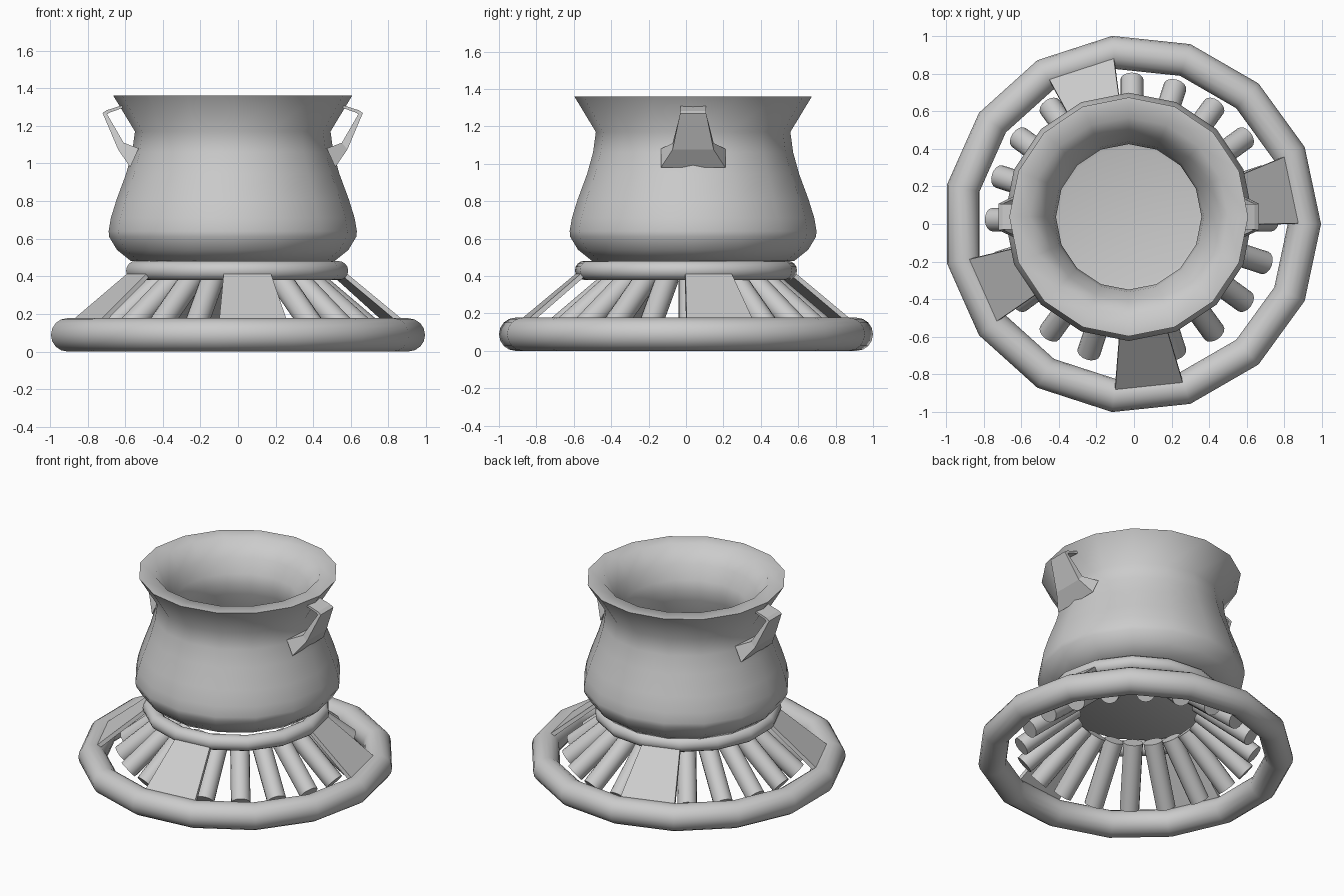
import bpy, bmesh
from math import sin, cos, pi, radians
from mathutils import Vector, Matrix

if "Cube" in bpy.data.objects:
    bpy.data.objects.remove(bpy.data.objects["Cube"])

BASE = Vector((-0.011, 0, 0))       # centre of the stand
POT = Vector((-0.028, 0.038, 0))    # the pot sits slightly off centre


def smooth(ob, angle=35):
    bpy.ops.object.select_all(action='DESELECT')
    ob.select_set(True)
    bpy.context.view_layer.objects.active = ob
    bpy.ops.object.shade_smooth_by_angle(angle=radians(angle))


def make(name, verts, faces):
    me = bpy.data.meshes.new(name)
    me.from_pydata(verts, [], faces)
    bm = bmesh.new()
    bm.from_mesh(me)
    bmesh.ops.remove_doubles(bm, verts=bm.verts, dist=1e-5)
    bmesh.ops.recalc_face_normals(bm, faces=bm.faces)
    bm.to_mesh(me)
    bm.free()
    ob = bpy.data.objects.new(name, me)
    bpy.context.collection.objects.link(ob)
    return ob


def ring(name, major, minor, z):
    bpy.ops.mesh.primitive_torus_add(major_segments=15, minor_segments=16, major_radius=major,
                                     minor_radius=minor, location=BASE + Vector((0, 0, z)))
    bpy.context.object.name = name
    smooth(bpy.context.object)


def lathe(name, profile, sides, centre):
    n = len(profile)
    verts = [centre + Vector((r * cos(2 * pi * i / sides), r * sin(2 * pi * i / sides), z))
             for i in range(sides) for r, z in profile]
    faces = [(i * n + j, (i + 1) % sides * n + j, (i + 1) % sides * n + j + 1, i * n + j + 1)
             for i in range(sides) for j in range(n - 1)]
    # flat bottom and inner floor
    faces += [tuple(i * n for i in range(sides)), tuple(i * n + n - 1 for i in range(sides))]
    return make(name, verts, faces)


def strip(name, outer, inner, centre, angle):
    """Bent plate: outer and inner rows of (radius, z, half width)."""
    rot = Matrix.Rotation(angle, 3, 'Z')
    verts, faces = [], []
    for o, i in zip(outer, inner):
        for (r, z, w), s in ((o, -1), (o, 1), (i, 1), (i, -1)):
            verts.append(centre + rot @ Vector((r, s * w, z)))
    n = len(outer)
    for k in range(n - 1):
        a = 4 * k
        faces += [(a + j, a + (j + 1) % 4, a + 4 + (j + 1) % 4, a + 4 + j) for j in range(4)]
    faces += [(0, 1, 2, 3), tuple(4 * n - 4 + j for j in range(4))]
    return make(name, verts, faces)


# stand: floor ring and upper collar
ring("base_ring", 0.917, 0.0885, 0.0885)
ring("collar_ring", 0.546, 0.051, 0.43)

# sloping round spindles
for k in range(20):
    a = 2 * pi * k / 20
    d = Vector((cos(a), sin(a), 0))
    c = Vector((-0.011, 0.023, 0))
    top, low = c + d * 0.40 + Vector((0, 0, 0.385)), c + d * 0.742 + Vector((0, 0, 0.095))
    axis = top - low
    bpy.ops.mesh.primitive_cylinder_add(vertices=16, radius=0.062, depth=axis.length,
                                        location=(top + low) / 2,
                                        rotation=axis.to_track_quat('Z', 'Y').to_euler())
    bpy.context.object.name = "spindle"
    smooth(bpy.context.object)

# flat tapered braces, set on facets of the ring
for deg in (12, 108, 204, 276):
    strip("brace", [(0.57, 0.42, 0.125), (0.873, 0.165, 0.181)],
          [(0.555, 0.40, 0.125), (0.855, 0.145, 0.181)], BASE, radians(deg))

# hollow pot: outside from bottom to rim, then inside down to the floor
pot = lathe("pot", [(0.54, 0.48), (0.615, 0.54), (0.657, 0.61), (0.66, 0.64), (0.648, 0.71),
                    (0.617, 0.81), (0.567, 0.945), (0.535, 1.06), (0.52, 1.17), (0.635, 1.36),
                    (0.528, 1.36), (0.45, 1.25), (0.40, 1.16), (0.387, 1.09), (0.40, 1.02),
                    (0.44, 0.90), (0.49, 0.77), (0.51, 0.67), (0.48, 0.61), (0.37, 0.58)], 16, POT)
smooth(pot, 60)

# pair of bent lugs with flared feet hugging the pot
for a in (0, pi):
    strip("lug_handle",
          [(0.585, 1.31, 0.068), (0.67, 1.283, 0.068), (0.692, 1.268, 0.07), (0.61, 1.075, 0.11), (0.545, 0.98, 0.172)],
          [(0.585, 1.295, 0.068), (0.655, 1.27, 0.068), (0.668, 1.262, 0.07), (0.58, 1.11, 0.11), (0.50, 1.08, 0.172)],
          POT, a)
